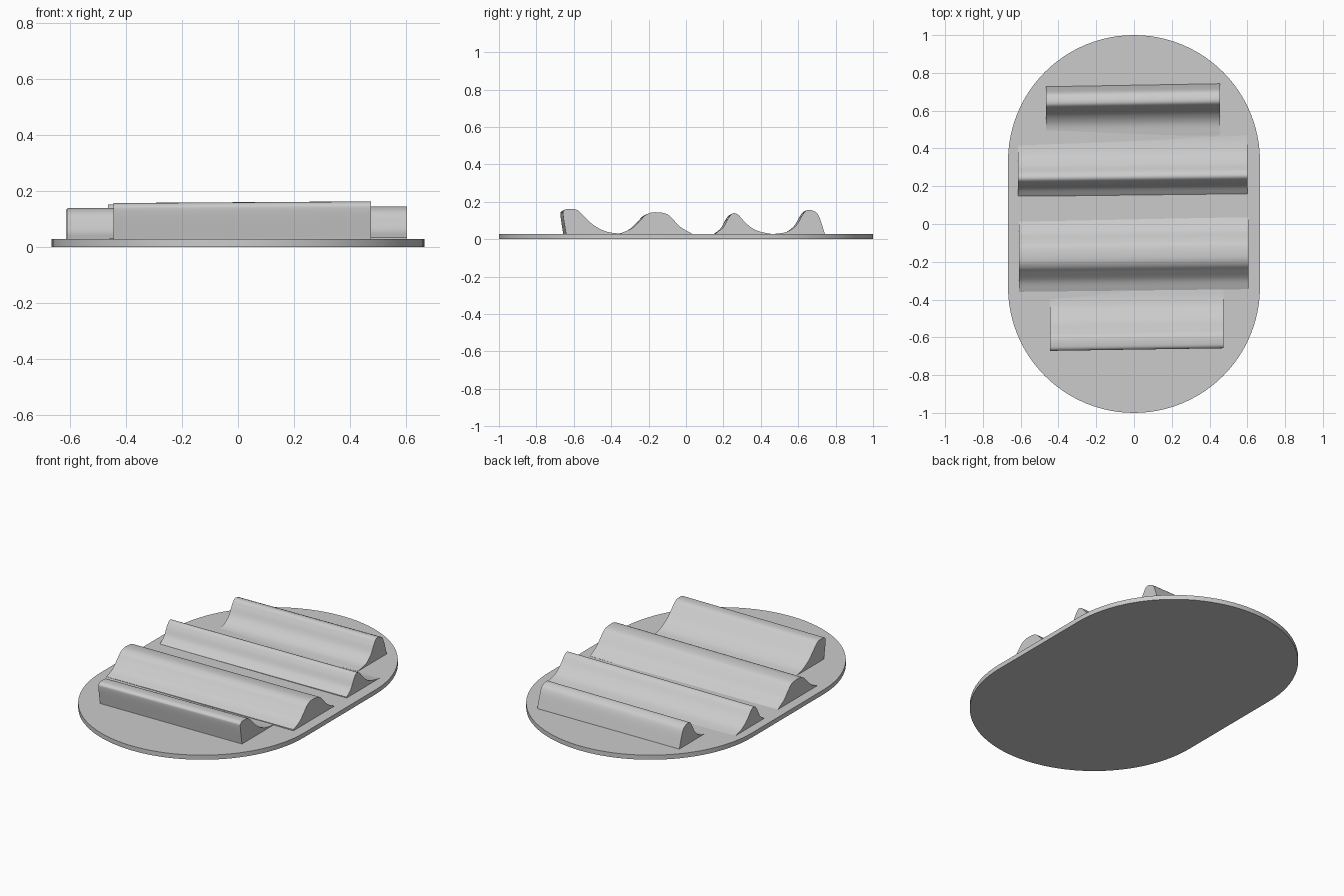
import bpy, bmesh, math
from mathutils import Vector

cube = bpy.data.objects.get("Cube")
if cube:
    bpy.data.objects.remove(cube, do_unlink=True)

grey = bpy.data.materials.new("plain grey")
grey.use_nodes = True
colour = (0.6, 0.6, 0.6, 1)
grey.diffuse_color = colour
grey.node_tree.nodes["Principled BSDF"].inputs["Base Color"].default_value = colour


def prism(name, start, end):
    """Solid between two matching closed outlines."""
    bm = bmesh.new()
    a = [bm.verts.new(p) for p in start]
    b = [bm.verts.new(p) for p in end]
    bm.faces.new(a)
    bm.faces.new(b)
    for i in range(len(a)):
        j = (i + 1) % len(a)
        bm.faces.new((a[i], a[j], b[j], b[i]))
    bmesh.ops.recalc_face_normals(bm, faces=bm.faces)
    mesh = bpy.data.meshes.new(name)
    bm.to_mesh(mesh)
    bm.free()
    mesh.materials.append(grey)
    obj = bpy.data.objects.new(name, mesh)
    bpy.context.collection.objects.link(obj)
    bpy.ops.object.select_all(action="DESELECT")
    obj.select_set(True)
    bpy.context.view_layer.objects.active = obj
    bpy.ops.object.shade_smooth_by_angle(angle=math.radians(35))
    return obj


def smooth_path(points, steps=6):
    """Catmull-Rom curve through the profile points."""
    p = [Vector(q) for q in points]
    p = [2 * p[0] - p[1]] + p + [2 * p[-1] - p[-2]]
    out = []
    for a, b, c, d in zip(p, p[1:], p[2:], p[3:]):
        for k in range(steps):
            t = k / steps
            out.append(0.5 * (2 * b + (c - a) * t + (2 * a - 5 * b + 4 * c - d) * t**2
                              + (3 * b - a - 3 * c + d) * t**3))
    return out + [p[-2]]


def ridge(name, x0, x1, profile):
    """Wave-shaped bar, slightly skewed and lower at its right end."""
    path = smooth_path(profile)
    path = [Vector((path[0].x, 0.012))] + path + [Vector((path[-1].x, 0.012))]
    left = [(x1, q.x, q.y) for q in path]
    right = [(x0, q.x - 0.014, max(q.y - 0.006, 0.008)) for q in path]
    return prism(name, right, left)


# Stadium-shaped base plate
radius, straight, thick, n = 0.667, 0.333, 0.027, 48
outline = []
for side, first in ((1, 0), (-1, math.pi)):
    for i in range(n + 1):
        a = first + math.pi * i / n
        outline.append((radius * math.cos(a), side * straight + radius * math.sin(a)))
prism("base_plate", [(x, y, 0) for x, y in outline], [(x, y, thick) for x, y in outline])

# Four wave ridges, profiles as (y, z) from front to back
ridge("front_ridge", -0.445, 0.475, [
    (-0.64, 0.02), (-0.657, 0.13), (-0.652, 0.154), (-0.63, 0.162), (-0.585, 0.158),
    (-0.55, 0.128), (-0.5, 0.08), (-0.44, 0.046), (-0.39, 0.034), (-0.345, 0.03)])
ridge("front_middle_ridge", -0.61, 0.605, [
    (-0.345, 0.034), (-0.29, 0.058), (-0.245, 0.1), (-0.215, 0.13), (-0.175, 0.144),
    (-0.11, 0.138), (-0.075, 0.112), (-0.03, 0.066), (0.035, 0.028)])
ridge("back_middle_ridge", -0.615, 0.6, [
    (0.16, 0.032), (0.2, 0.065), (0.225, 0.11), (0.25, 0.138), (0.28, 0.13),
    (0.32, 0.086), (0.37, 0.05), (0.43, 0.033), (0.47, 0.027)])
ridge("back_ridge", -0.465, 0.455, [
    (0.47, 0.028), (0.54, 0.04), (0.59, 0.075), (0.62, 0.125), (0.645, 0.155),
    (0.68, 0.152), (0.71, 0.125), (0.745, 0.02)])
